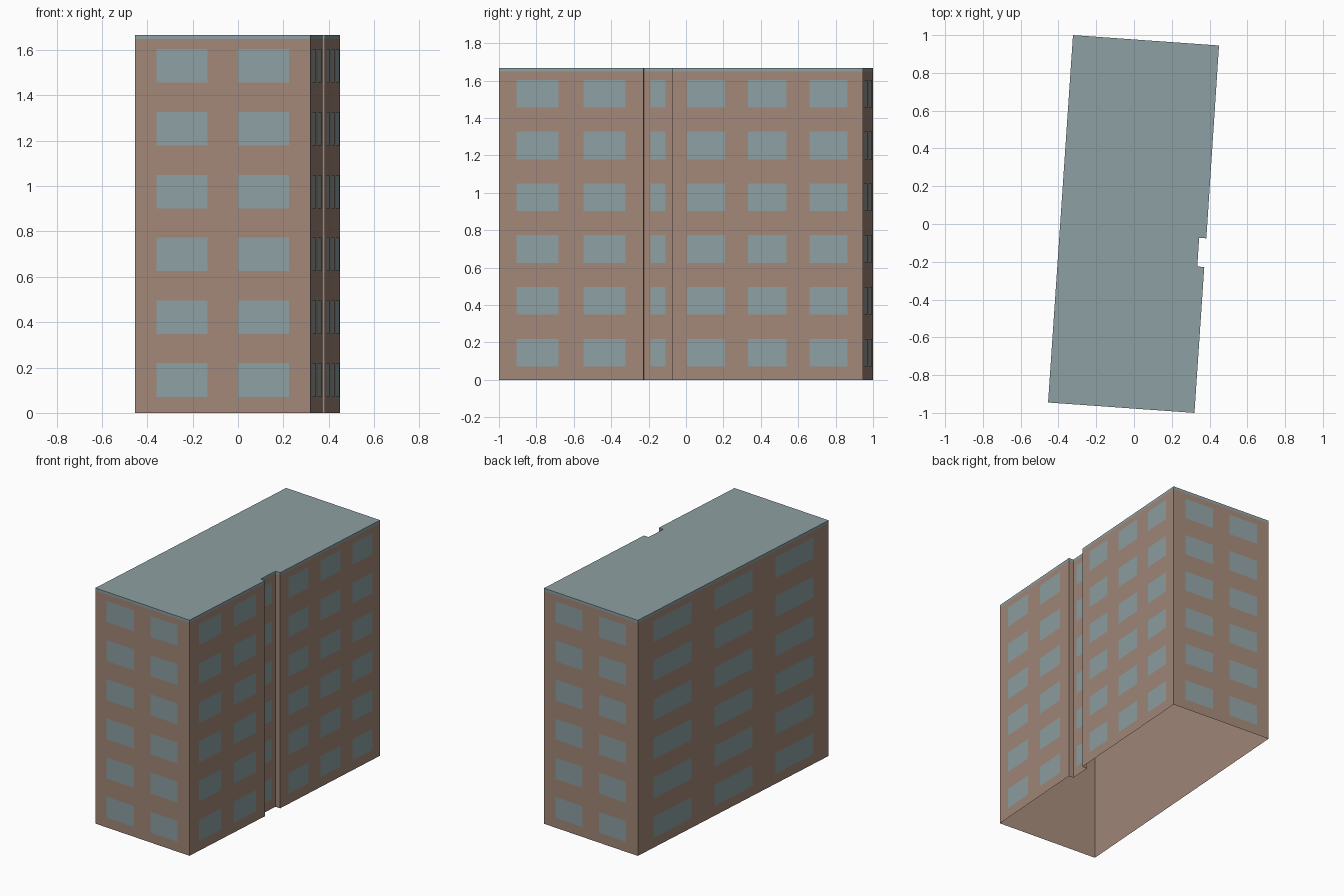
import bpy
import bmesh
from mathutils import Vector

cube = bpy.data.objects.get("Cube")
if cube:
    bpy.data.objects.remove(cube, do_unlink=True)


def material(name, rgb):
    mat = bpy.data.materials.new(name)
    mat.use_nodes = True
    mat.diffuse_color = (*rgb, 1)
    mat.node_tree.nodes["Principled BSDF"].inputs["Base Color"].default_value = (*rgb, 1)
    return mat


BROWN = material("brown render", (0.36, 0.245, 0.19))
GREY = material("blue grey", (0.27, 0.35, 0.365))

HEIGHT = 1.667
EAVE = 1.648
FLOORS, FLOOR_STEP = 6, 0.277
SILL, WINDOW_HEIGHT = 0.071, 0.148

# Footprint, counter-clockwise from the front left corner
FOOTPRINT = [Vector(p) for p in (
    (-0.455, -0.945), (0.32, -1.0), (0.372, -0.228), (0.335, -0.225),
    (0.345, -0.073), (0.383, -0.076), (0.45, 0.945), (-0.323, 1.0))]

# Window rows: centres along the wall and width, as fractions of its length
PAIR = ((0.268, 0.732), 0.29)
TRIPLE = ((0.18, 0.5, 0.82), 0.2)
SINGLE = ((0.5,), 0.52)
WALL_WINDOWS = [PAIR, PAIR, None, SINGLE, None, TRIPLE, PAIR, TRIPLE]


def edges():
    return zip(FOOTPRINT, FOOTPRINT[1:] + FOOTPRINT[:1])


def upright(bm, a, b, low, high):
    """Vertical rectangle between two plan points, facing outwards."""
    corners = ((a, low), (b, low), (b, high), (a, high))
    bm.faces.new([bm.verts.new((p.x, p.y, z)) for p, z in corners])


def finish(name, bm, mat):
    bmesh.ops.remove_doubles(bm, verts=bm.verts[:], dist=0.0001)
    mesh = bpy.data.meshes.new(name)
    bm.to_mesh(mesh)
    bm.free()
    mesh.materials.append(mat)
    obj = bpy.data.objects.new(name, mesh)
    bpy.context.collection.objects.link(obj)


# Outer walls, open underneath
bm = bmesh.new()
for a, b in edges():
    upright(bm, a, b, 0, EAVE)
finish("walls", bm, BROWN)

# Flat roof with its shallow edge band
bm = bmesh.new()
for a, b in edges():
    upright(bm, a, b, EAVE, HEIGHT)
bm.faces.new([bm.verts.new((p.x, p.y, HEIGHT)) for p in FOOTPRINT])
finish("roof", bm, GREY)

# Window panes lying just proud of every wall
bm = bmesh.new()
for (a, b), row in zip(edges(), WALL_WINDOWS):
    if row is None:
        continue
    along = b - a
    out = Vector((along.y, -along.x)).normalized() * 0.002
    centres, width = row
    for centre in centres:
        left = a + along * (centre - width / 2) + out
        right = a + along * (centre + width / 2) + out
        for floor in range(FLOORS):
            low = SILL + floor * FLOOR_STEP
            upright(bm, left, right, low, low + WINDOW_HEIGHT)
finish("windows", bm, GREY)
